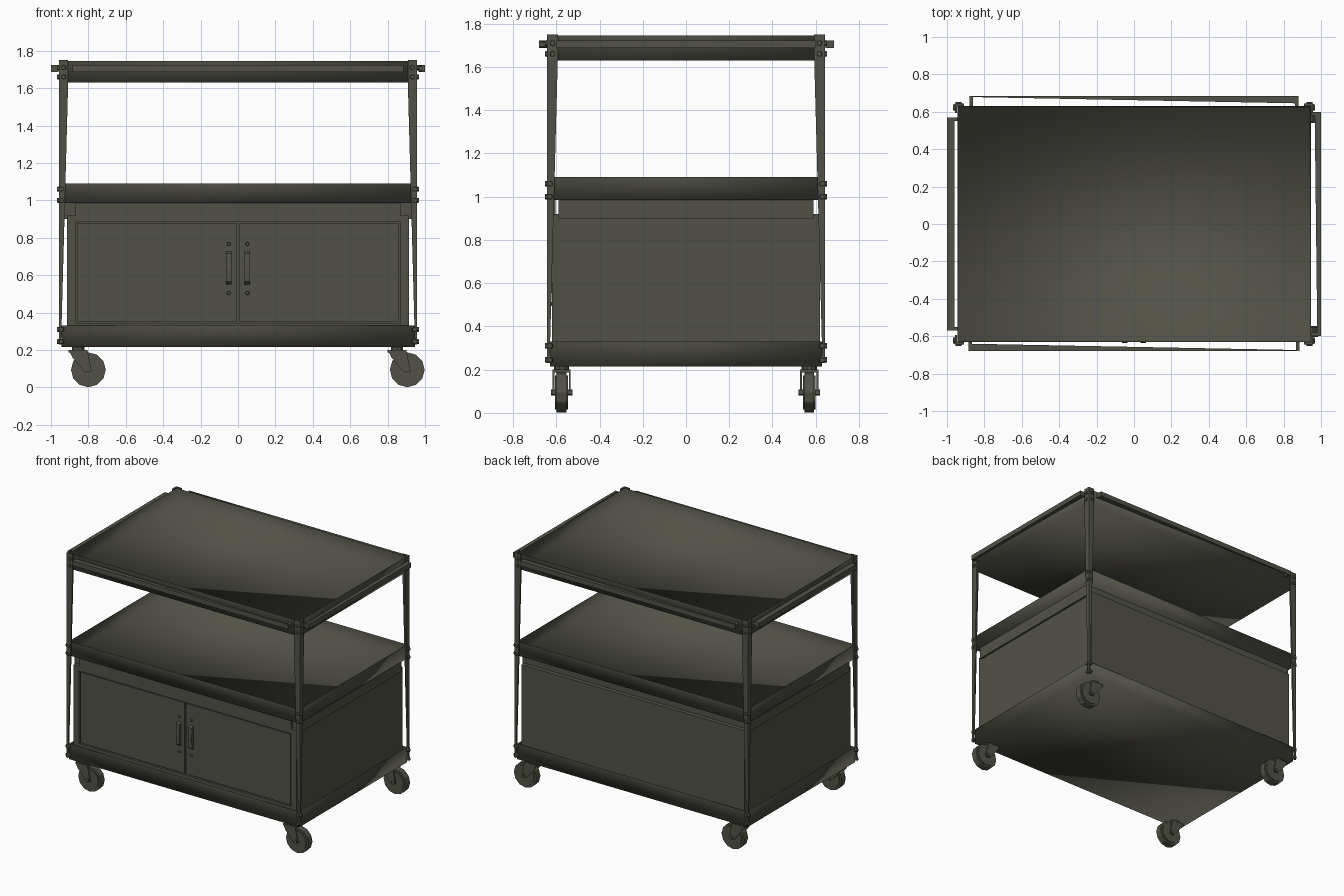
import bpy, bmesh, math
from mathutils import Vector, Matrix

cube = bpy.data.objects.get("Cube")
if cube:
    bpy.data.objects.remove(cube)

mat = bpy.data.materials.new("dark_olive_steel")
mat.use_nodes = True
COLOUR = (0.085, 0.083, 0.064, 1)
mat.diffuse_color = COLOUR
mat.node_tree.nodes["Principled BSDF"].inputs["Base Color"].default_value = COLOUR


def finish(name, bm, smooth=False):
    bmesh.ops.recalc_face_normals(bm, faces=bm.faces)
    mesh = bpy.data.meshes.new(name)
    for f in bm.faces:
        f.smooth = smooth
    bm.to_mesh(mesh)
    bm.free()
    mesh.materials.append(mat)
    obj = bpy.data.objects.new(name, mesh)
    bpy.context.collection.objects.link(obj)
    return obj


def add_box(bm, lo, hi):
    lo, hi = Vector(lo), Vector(hi)
    m = Matrix.Translation((lo + hi) / 2) @ Matrix.Diagonal((hi - lo).to_4d())
    return bmesh.ops.create_cube(bm, size=1, matrix=m)["verts"]


def add_disc(bm, centre, axis, radius, depth, sides, tip=1.0):
    rot = Vector(axis).to_track_quat("Z", "Y").to_matrix().to_4x4()
    bmesh.ops.create_cone(bm, cap_ends=True, segments=sides, radius1=radius,
                          radius2=radius * tip, depth=depth,
                          matrix=Matrix.Translation(centre) @ rot)


def add_prism(bm, points, shift):
    face = bm.faces.new([bm.verts.new(p) for p in points])
    new = bmesh.ops.extrude_face_region(bm, geom=[face])["geom"]
    moved = [v for v in new if isinstance(v, bmesh.types.BMVert)]
    bmesh.ops.translate(bm, verts=moved, vec=shift)


# Three open trays with rolled, softly shaded walls
HX, HY = 0.945, 0.63


def tray(name, z0, z1):
    bm = bmesh.new()
    add_box(bm, (-HX, -HY, z0), (HX, HY, z1))
    top = max(bm.faces, key=lambda f: f.calc_center_median().z)
    bmesh.ops.inset_region(bm, faces=[top], thickness=0.014)
    bmesh.ops.translate(bm, verts=top.verts, vec=(0, 0, 0.014 - (z1 - z0)))
    # raise an inner rim so that the wall keeps its thickness
    for e in bm.edges:
        if all(v.co.z > z1 - 0.001 for v in e.verts):
            e.smooth = False
    finish(name, bm, True)


tray("top_shelf", 1.63, 1.745)
tray("middle_shelf", 0.985, 1.09)
tray("bottom_shelf", 0.215, 0.33)

# Cabinet: body, narrower collar above it, front frame and doors
bm = bmesh.new()
add_box(bm, (-0.915, -0.604, 0.23), (0.915, 0.62, 0.92))
finish("cabinet_body", bm)
bm = bmesh.new()
add_box(bm, (-0.93, -0.59, 0.9), (0.93, 0.59, 0.99))
finish("cabinet_collar", bm)
bm = bmesh.new()
for lo, hi in (((-0.915, 0.23), (-0.87, 0.92)), ((0.87, 0.23), (0.915, 0.92)),
               ((-0.87, 0.885), (0.87, 0.985)), ((-0.87, 0.23), (0.87, 0.345))):
    add_box(bm, (lo[0], -0.62, lo[1]), (hi[0], -0.604, hi[1]))
finish("cabinet_frame", bm)

for side, label in ((1, "left"), (-1, "right")):
    bm = bmesh.new()
    x0, x1 = sorted((side * 0.006, side * 0.862))
    add_box(bm, (x0, -0.616, 0.353), (x1, -0.6, 0.877))
    finish(label + "_door", bm)
    # Bowed pull with a fixing above and below
    bm = bmesh.new()
    x = side * 0.05
    add_prism(bm, [(x - 0.015, -0.61, 0.545), (x - 0.015, -0.633, 0.565),
                   (x - 0.015, -0.637, 0.64), (x - 0.015, -0.633, 0.715),
                   (x - 0.015, -0.61, 0.73)], (0.03, 0, 0))
    for z in (0.505, 0.767):
        add_disc(bm, (x, -0.619, z), (0, -1, 0), 0.012, 0.016, 8, 0.7)
    finish(label + "_door_handle", bm)

# Angle-section corner posts that taper towards the floor, with bolts
BOLTS = (0.245, 0.31, 1.0, 1.06, 1.66, 1.71)
for sx, xname in ((1, "left"), (-1, "right")):
    for sy, yname in ((-1, "front"), (1, "back")):
        name = yname + "_" + xname
        ox, oy, t = sx * 0.958, sy * 0.643, 0.012
        bm = bmesh.new()
        zb, zt = 0.23, 1.75
        add_prism(bm, [(ox, oy, zb), (ox - sx * 0.012, oy, zb),
                       (ox - sx * 0.05, oy, 1.63), (ox - sx * 0.05, oy, zt),
                       (ox, oy, zt)], (0, -sy * t, 0))
        add_prism(bm, [(ox, oy, zb), (ox, oy - sy * 0.012, zb),
                       (ox, oy - sy * 0.05, 1.63), (ox, oy - sy * 0.05, zt),
                       (ox, oy, zt)], (-sx * t, 0, 0))
        finish(name + "_post", bm)
        bm = bmesh.new()
        for z in BOLTS:
            inset = 0.026 if z > 1.5 else 0.014
            add_disc(bm, (ox - sx * inset, oy, z), (0, sy, 0), 0.015, 0.02, 6, 0.8)
            add_disc(bm, (ox, oy - sy * inset, z), (sx, 0, 0), 0.015, 0.02, 6, 0.8)
        finish(name + "_bolts", bm)

# Rails around the top shelf: each is a tapered bar on two end brackets
RAIL_Z, RAIL_H = 1.687, 0.036


def rail(name, axis, sign, edge, out, half, start, end):
    def place(along, off, z):
        return (along, sign * off, z) if axis == "x" else (sign * off, along, z)
    bm = bmesh.new()
    add_prism(bm, [place(-half, out, RAIL_Z), place(half, out, RAIL_Z),
                   place(half, out - end, RAIL_Z), place(-half, out - start, RAIL_Z)],
              (0, 0, RAIL_H))
    for a in (-half + 0.01, half - 0.01):
        add_prism(bm, [place(a - 0.01, edge, RAIL_Z + 0.008), place(a + 0.01, edge, RAIL_Z + 0.008),
                       place(a + 0.01, out - 0.004, RAIL_Z + 0.008),
                       place(a - 0.01, out - 0.004, RAIL_Z + 0.008)], (0, 0, 0.02))
    finish(name, bm)


rail("front_rail", "x", -1, HY, 0.68, 0.885, 0.04, 0.006)
rail("back_rail", "x", 1, HY, 0.685, 0.88, 0.006, 0.04)
rail("right_rail", "y", -1, HX, 1.0, 0.57, 0.04, 0.04)
rail("left_rail", "y", 1, HX, 1.0, 0.6, 0.02, 0.034)

# Swivel castors, all trailing the same way
for px, xname in ((-0.855, "right"), (0.85, "left")):
    for y, yname in ((-0.575, "front"), (0.57, "back")):
        name = yname + "_" + xname
        wx, wz = px + 0.055, 0.094
        bm = bmesh.new()
        add_disc(bm, (wx, y, wz), (0, 1, 0), 0.093, 0.046, 12)
        add_disc(bm, (wx, y, wz), (0, 1, 0), 0.078, 0.06, 12)
        finish(name + "_wheel", bm)
        bm = bmesh.new()
        add_box(bm, (px - 0.05, y - 0.04, 0.186), (px + 0.05, y + 0.04, 0.2))
        add_disc(bm, (px, y, 0.207), (0, 0, 1), 0.035, 0.02, 10)
        for s in (-1, 1):
            add_prism(bm, [(px - 0.05, y + s * 0.034, 0.2), (px + 0.05, y + s * 0.034, 0.2),
                           (wx + 0.018, y + s * 0.034, 0.085), (wx - 0.018, y + s * 0.034, 0.08),
                           (px - 0.03, y + s * 0.034, 0.16)], (0, s * 0.008, 0))
        add_disc(bm, (wx, y, wz), (0, 1, 0), 0.014, 0.1, 6)
        finish(name + "_castor_fork", bm)
